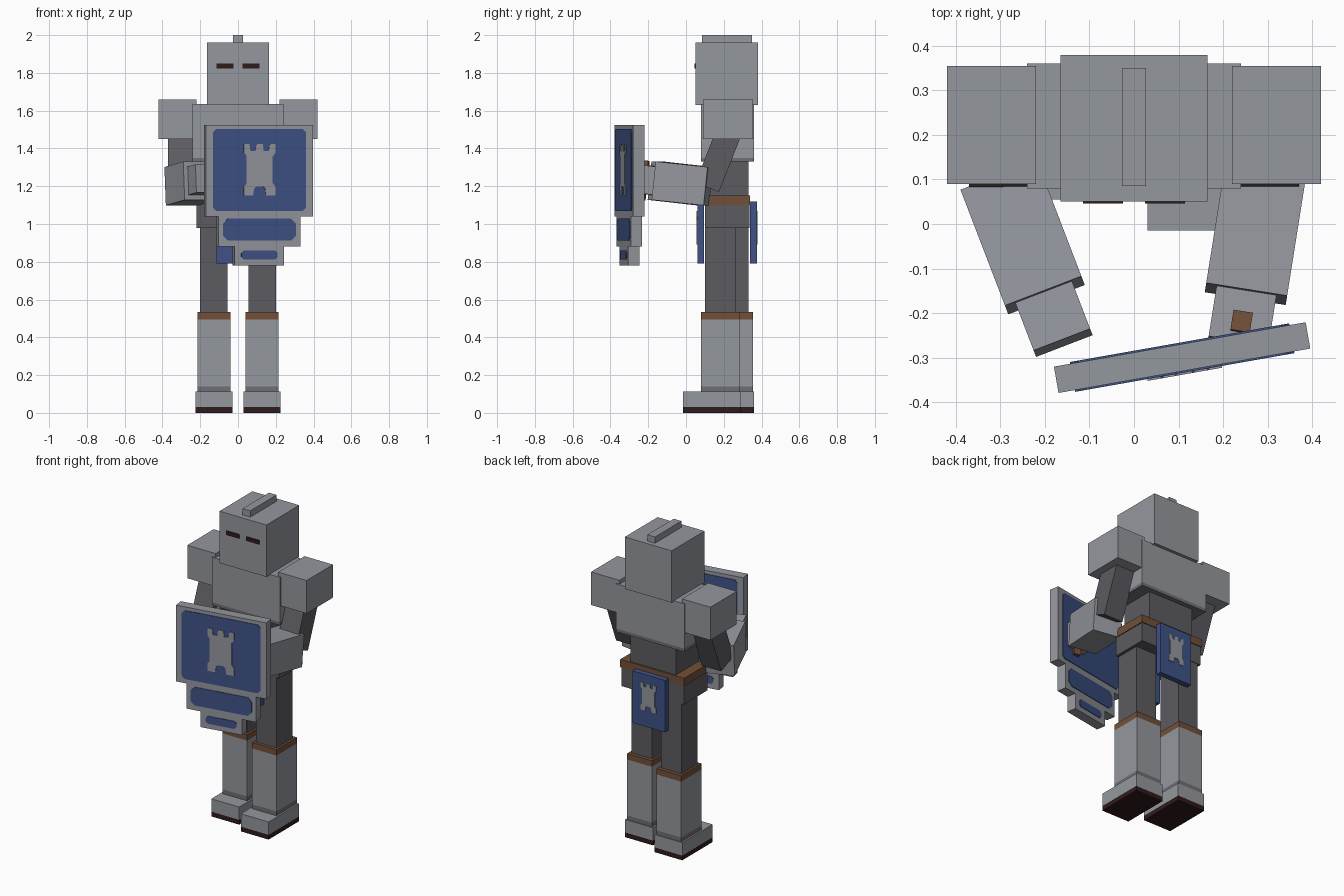
import bpy, bmesh, math
from mathutils import Matrix

if "Cube" in bpy.data.objects:
    bpy.data.objects.remove(bpy.data.objects["Cube"])


def material(name, rgb):
    m = bpy.data.materials.new(name)
    lin = [((c / 255 + 0.055) / 1.055) ** 2.4 for c in rgb]
    m.diffuse_color = (*lin, 1)
    m.use_nodes = True
    m.node_tree.nodes["Principled BSDF"].inputs["Base Color"].default_value = m.diffuse_color
    return m


STEEL = material("steel grey", (148, 151, 158))
SHADE = material("worn steel", (112, 112, 117))
MAIL = material("dark mail", (92, 91, 96))
BLUE = material("heraldic blue", (62, 82, 134))
LEATHER = material("brown leather", (114, 80, 56))
DARK = material("dark sole", (48, 27, 27))
I = Matrix.Identity(4)


def T(x, y, z):
    return Matrix.Translation((x, y, z))


def R(deg, axis):
    return Matrix.Rotation(math.radians(deg), 4, axis)


def prism(name, outline, y0, y1, mat, M=I):
    """Extrude an outline in the x-z plane from y0 to y1."""
    bm = bmesh.new()
    a = [bm.verts.new((x, y0, z)) for x, z in outline]
    b = [bm.verts.new((x, y1, z)) for x, z in outline]
    bm.faces.new(a)
    bm.faces.new(b[::-1])
    n = len(a)
    for i in range(n):
        bm.faces.new((a[i], a[(i + 1) % n], b[(i + 1) % n], b[i]))
    bmesh.ops.recalc_face_normals(bm, faces=bm.faces)
    bm.transform(M)
    me = bpy.data.meshes.new(name)
    bm.to_mesh(me)
    bm.free()
    me.materials.append(mat)
    ob = bpy.data.objects.new(name, me)
    bpy.context.collection.objects.link(ob)
    return ob


def box(name, x, y, z, mat, M=I):
    return prism(name, [(x[0], z[0]), (x[1], z[0]), (x[1], z[1]), (x[0], z[1])],
                 y[0], y[1], mat, M)


def chamfered(w, z0, z1, c):
    """Rectangle outline with clipped corners."""
    return [(-w + c, z0), (w - c, z0), (w, z0 + c), (w, z1 - c),
            (w - c, z1), (-w + c, z1), (-w, z1 - c), (-w, z0 + c)]


def tower(zc, s=1.0):
    """Castle tower emblem, mirrored from half an outline."""
    half = [(0.017, 0.137), (0.022, 0.1), (0.05, 0.1), (0.055, 0.137),
            (0.085, 0.137), (0.085, 0.09), (0.07, 0.07), (0.07, -0.07),
            (0.085, -0.09), (0.085, -0.137), (0.035, -0.137),
            (0.03, -0.1), (0.018, -0.088)]
    pts = half + [(-x, z) for x, z in reversed(half)]
    return [(x * s, zc + z * s) for x, z in pts]


# Head, crest and eye slits
box("head", (-0.165, 0.165), (0.05, 0.38), (1.63, 1.96), STEEL)
box("helmet_crest", (-0.027, 0.027), (0.085, 0.35), (1.96, 2.0), STEEL)
for s, side in ((-1, "left"), (1, "right")):
    box("eye_slit_" + side, sorted((s * 0.025, s * 0.115)), (0.046, 0.052),
        (1.823, 1.85), DARK)

# Torso
box("chest_plate", (-0.24, 0.24), (0.08, 0.36), (1.35, 1.635), STEEL)
box("chest_trim", (-0.24, 0.24), (0.08, 0.36), (1.33, 1.35), SHADE)
box("waist", (-0.16, 0.16), (0.105, 0.33), (1.1, 1.33), MAIL)
box("belt", (-0.225, 0.225), (0.095, 0.34), (1.1, 1.15), LEATHER)
box("hips", (-0.22, 0.22), (0.1, 0.335), (0.98, 1.1), MAIL)

# Hanging cloths with emblems
box("front_cloth", (-0.115, 0.115), (0.06, 0.095), (0.79, 1.12), BLUE)
prism("front_cloth_emblem", tower(0.98, 0.64), 0.056, 0.062, STEEL)
box("back_cloth", (-0.115, 0.115), (0.34, 0.375), (0.79, 1.12), BLUE)
prism("back_cloth_emblem", tower(0.98, 0.64), 0.373, 0.379, STEEL)

# Legs: the left one stands slightly further back
for s, side, dy in ((-1, "left", 0.07), (1, "right", 0.0)):
    M = T(s * 0.128, dy, 0)
    box("thigh_" + side, (-0.073, 0.073), (0.1, 0.262), (0.5, 0.98), MAIL, M)
    box("boot_cuff_" + side, (-0.087, 0.087), (0.08, 0.285), (0.495, 0.533), LEATHER, M)
    box("shin_" + side, (-0.087, 0.087), (0.08, 0.285), (0.14, 0.495), STEEL, M)
    box("shin_trim_" + side, (-0.087, 0.087), (0.08, 0.285), (0.11, 0.14), SHADE, M)
    box("foot_" + side, (-0.098, 0.098), (-0.015, 0.29), (0.03, 0.112), STEEL, M)
    box("sole_" + side, (-0.098, 0.098), (-0.015, 0.29), (0.0, 0.03), DARK, M)

# Arms: pauldron, upper arm, forearm and hand
for s, side, elbow, yaw in ((-1, "left", (-0.30, 0.10, 1.2), 21),
                            (1, "right", (0.295, 0.118, 1.2), -9)):
    box("pauldron_" + side, sorted((s * 0.22, s * 0.42)), (0.09, 0.355),
        (1.45, 1.66), STEEL)
    box("upper_arm_" + side, (-0.068, 0.068), (-0.067, 0.067), (-0.275, 0.13), MAIL,
        T(s * 0.302, 0.213, 1.45) @ R(-21.5, 'X'))
    M = T(*elbow) @ R(yaw, 'Z') @ R(-6, 'X')
    box("forearm_" + side, (-0.092, 0.092), (-0.28, 0.0), (-0.102, 0.102), STEEL, M)
    box("hand_" + side, (-0.068, 0.068), (-0.395, -0.28), (-0.075, 0.075), STEEL, M)
    if s > 0:
        box("shield_handle", (-0.022, 0.022), (-0.375, -0.33), (-0.11, 0.1), LEATHER, M)

# Shield: three stepped tiers with blue panels on both faces
M = T(0.108, -0.30, 0) @ R(10, 'Z')
tiers = [("upper", 0.287, 1.04, 1.525, 0.25, 1.068, 1.503, 0.018),
         ("middle", 0.22, 0.88, 1.04, 0.195, 0.912, 1.028, 0.025),
         ("lower", 0.133, 0.78, 0.88, 0.098, 0.812, 0.86, 0.014)]
for name, w, z0, z1, pw, p0, p1, c in tiers:
    box("shield_" + name, (-w, w), (-0.03, 0.03), (z0, z1), STEEL, M)
    prism("shield_panel_front_" + name, chamfered(pw, p0, p1, c), -0.034, -0.028, BLUE, M)
    prism("shield_panel_back_" + name, chamfered(pw, p0, p1, c), 0.028, 0.034, BLUE, M)
prism("shield_emblem", tower(1.287), -0.038, -0.032, STEEL, M)
